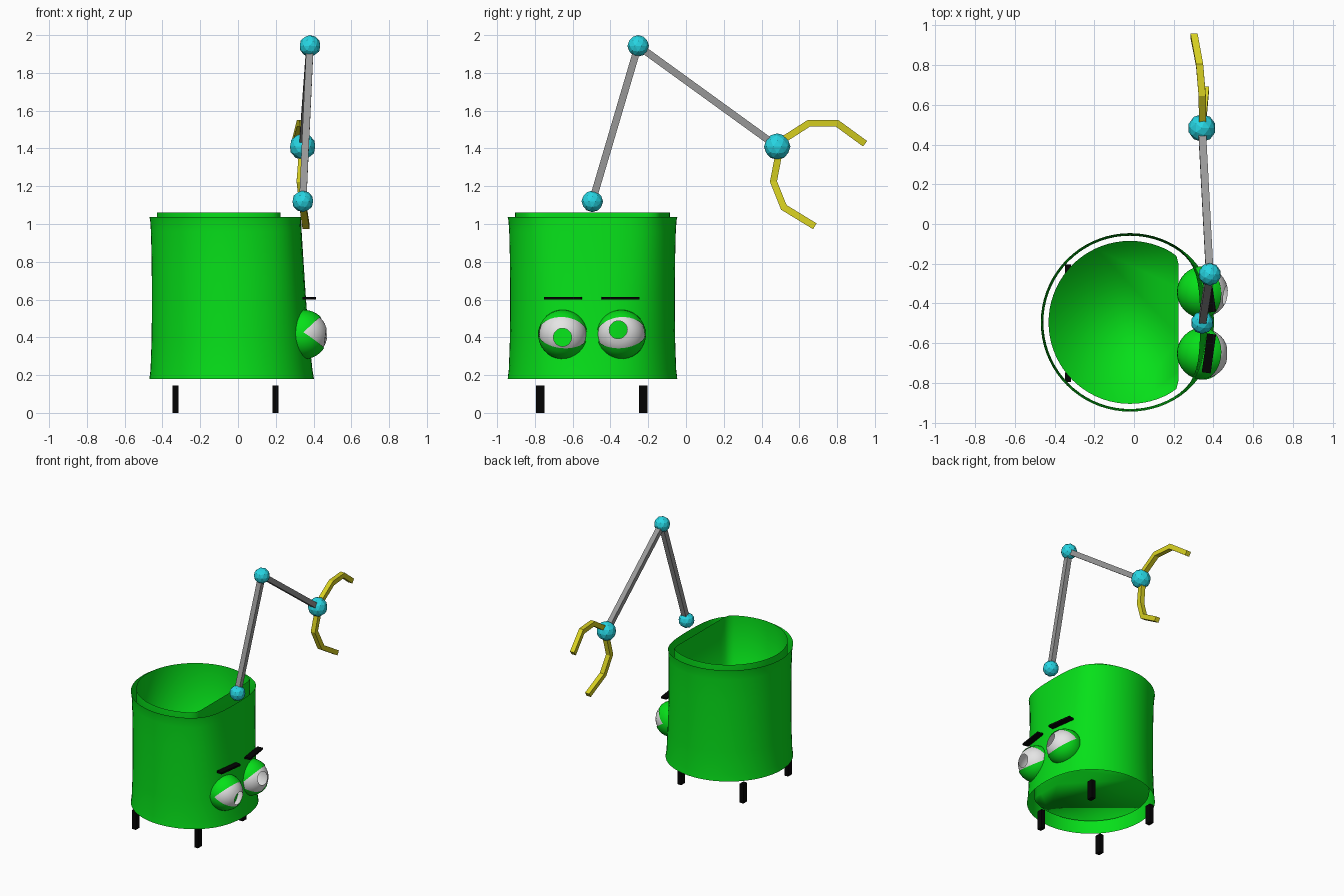
import bpy, bmesh, math
from mathutils import Vector, Matrix

if "Cube" in bpy.data.objects:
    bpy.data.objects.remove(bpy.data.objects["Cube"])


def material(name, r, g, b):
    m = bpy.data.materials.new(name)
    m.diffuse_color = (r, g, b, 1)
    m.use_nodes = True
    m.node_tree.nodes["Principled BSDF"].inputs["Base Color"].default_value = m.diffuse_color
    return m


GREEN = material("bright green", 0.002, 0.75, 0.01)
WHITE = material("eye white", 0.78, 0.78, 0.78)
CYAN = material("joint cyan", 0.02, 0.67, 0.77)
GREY = material("arm grey", 0.32, 0.32, 0.32)
YELLOW = material("claw yellow", 0.68, 0.63, 0.015)
BLACK = material("black", 0.001, 0.001, 0.001)


def finish(name, bm, mat, smooth=0):
    me = bpy.data.meshes.new(name)
    bm.to_mesh(me)
    bm.free()
    me.materials.append(mat)
    ob = bpy.data.objects.new(name, me)
    bpy.context.collection.objects.link(ob)
    if smooth:
        bpy.ops.object.select_all(action='DESELECT')
        ob.select_set(True)
        bpy.context.view_layer.objects.active = ob
        bpy.ops.object.shade_smooth_by_angle(angle=math.radians(smooth))
    return ob


def d_tube(name, rows, sharp, floor=False, smooth=40, n=72):
    """Tube with a round back and a flat side at +x; rows are (z, radius, flat x)."""
    cx, cy = -0.02, -0.495
    bm = bmesh.new()
    rings = []
    for z, r, xf in rows:
        flat = ((xf - cx) ** -sharp - r ** -sharp) ** (-1 / sharp)
        ring = []
        for i in range(n):
            a = 2 * math.pi * i / n
            c = math.cos(a)
            q = r ** -sharp
            if c > 0.05:
                q += (flat / c) ** -sharp
            d = q ** (-1 / sharp)
            ring.append(bm.verts.new((cx + d * c, cy + d * math.sin(a), z)))
        rings.append(ring)
    for lo, hi in zip(rings, rings[1:]):
        for i in range(n):
            j = (i + 1) % n
            bm.faces.new((lo[i], lo[j], hi[j], hi[i]))
    if floor:
        bm.faces.new(rings[0][::-1])
    return finish(name, bm, GREEN, smooth)


def box(name, loc, size, mat, turn=0):
    bm = bmesh.new()
    bmesh.ops.create_cube(bm, size=1, matrix=Matrix.Translation(loc)
                          @ Matrix.Rotation(turn, 4, 'Z') @ Matrix.Diagonal((*size, 1)))
    return finish(name, bm, mat)


def ball(name, loc, r):
    bm = bmesh.new()
    bmesh.ops.create_icosphere(bm, subdivisions=2, radius=r, matrix=Matrix.Translation(loc))
    return finish(name, bm, CYAN)


def strip(name, points, w, mat):
    """Square strip along a path, mitred in the yz plane."""
    pts = [Vector(p) for p in points]
    bm = bmesh.new()
    rings = []
    for i, p in enumerate(pts):
        dirs = []
        if i > 0:
            dirs.append((p - pts[i - 1]).normalized())
        if i < len(pts) - 1:
            dirs.append((pts[i + 1] - p).normalized())
        t = sum(dirs, Vector()).normalized()
        side = Vector((0, -t.z, t.y)).normalized() * (w / 2 / t.dot(dirs[0]))
        out = Vector((w / 2, 0, 0))
        rings.append([bm.verts.new(p + s) for s in
                      (side + out, side - out, -side - out, -side + out)])
    for lo, hi in zip(rings, rings[1:]):
        for i in range(4):
            j = (i + 1) % 4
            bm.faces.new((lo[i], lo[j], hi[j], hi[i]))
    bm.faces.new(rings[0])
    bm.faces.new(rings[-1][::-1])
    bmesh.ops.recalc_face_normals(bm, faces=bm.faces)
    return finish(name, bm, mat)


def eye(name, y, look, tilt):
    centre = Vector((0.347, y, 0.415))
    # eyeball with an open pupil
    bm = bmesh.new()
    bmesh.ops.create_uvsphere(bm, u_segments=32, v_segments=16, radius=0.126)
    pupil = [f for f in bm.faces
             if f.calc_center_median().angle(Vector((0, 0, 1))) < math.radians(22)]
    bmesh.ops.delete(bm, geom=pupil, context='FACES')
    rot = Vector(look).to_track_quat('Z', 'Y').to_matrix().to_4x4()
    bm.transform(Matrix.Translation(centre) @ rot)
    finish(name + "_ball", bm, WHITE, 40)
    # eyelids: sphere with its poles at the eye corners and a lens-shaped opening
    bm = bmesh.new()
    bmesh.ops.create_uvsphere(bm, u_segments=32, v_segments=16, radius=0.131,
                              matrix=Matrix.Rotation(math.pi / 2, 4, 'X'))
    gap = []
    for f in bm.faces:
        c = f.calc_center_median()
        if -33.75 < math.degrees(math.atan2(c.z, c.x)) < 45:
            gap.append(f)
    bmesh.ops.delete(bm, geom=gap, context='FACES')
    bm.transform(Matrix.Translation(centre) @ Matrix.Rotation(tilt, 4, 'X'))
    finish(name + "_lids", bm, GREEN, 40)


# Body shell, open at both ends, and the inner bin
d_tube("body_shell", [(0.18, 0.449, 0.402), (0.23, 0.443, 0.394), (0.4, 0.437, 0.376),
                      (0.6, 0.436, 0.36), (0.8, 0.437, 0.347), (0.96, 0.441, 0.337),
                      (1.02, 0.445, 0.334), (1.037, 0.449, 0.333)], 8)
d_tube("inner_bin", [(0.26, 0.41, 0.225), (1.062, 0.41, 0.225)], 36, floor=True, smooth=180)

# Legs
for x in (-0.332, 0.199):
    for y in (-0.771, -0.226):
        box("leg", (x, y, 0.0725), (0.032, 0.046, 0.145), BLACK)

# Eyes and brows on the flat side
eye("left_eye", -0.652, (0.124, -0.002, -0.016), math.radians(-5))
eye("right_eye", -0.343, (0.122, -0.017, 0.027), math.radians(5))
box("left_brow", (0.377, -0.651, 0.606), (0.045, 0.197, 0.014), BLACK, math.radians(-8))
box("right_brow", (0.377, -0.346, 0.606), (0.045, 0.197, 0.014), BLACK, math.radians(8))

# Arm
shoulder, elbow, wrist = (0.343, -0.496, 1.12), (0.381, -0.253, 1.943), (0.342, 0.483, 1.41)
strip("upper_arm", [shoulder, elbow], 0.038, GREY)
strip("forearm", [elbow, wrist], 0.038, GREY)
ball("shoulder_joint", shoulder, 0.057)
ball("elbow_joint", elbow, 0.057)
ball("wrist_joint", wrist, 0.07)

# Claw
strip("upper_claw", [(0.345, 0.505, 1.44), (0.343, 0.65, 1.533), (0.33, 0.8, 1.533),
                     (0.302, 0.948, 1.425)], 0.036, YELLOW)
strip("lower_claw", [(0.34, 0.493, 1.38), (0.328, 0.463, 1.225), (0.345, 0.518, 1.088),
                     (0.36, 0.682, 0.988)], 0.036, YELLOW)
